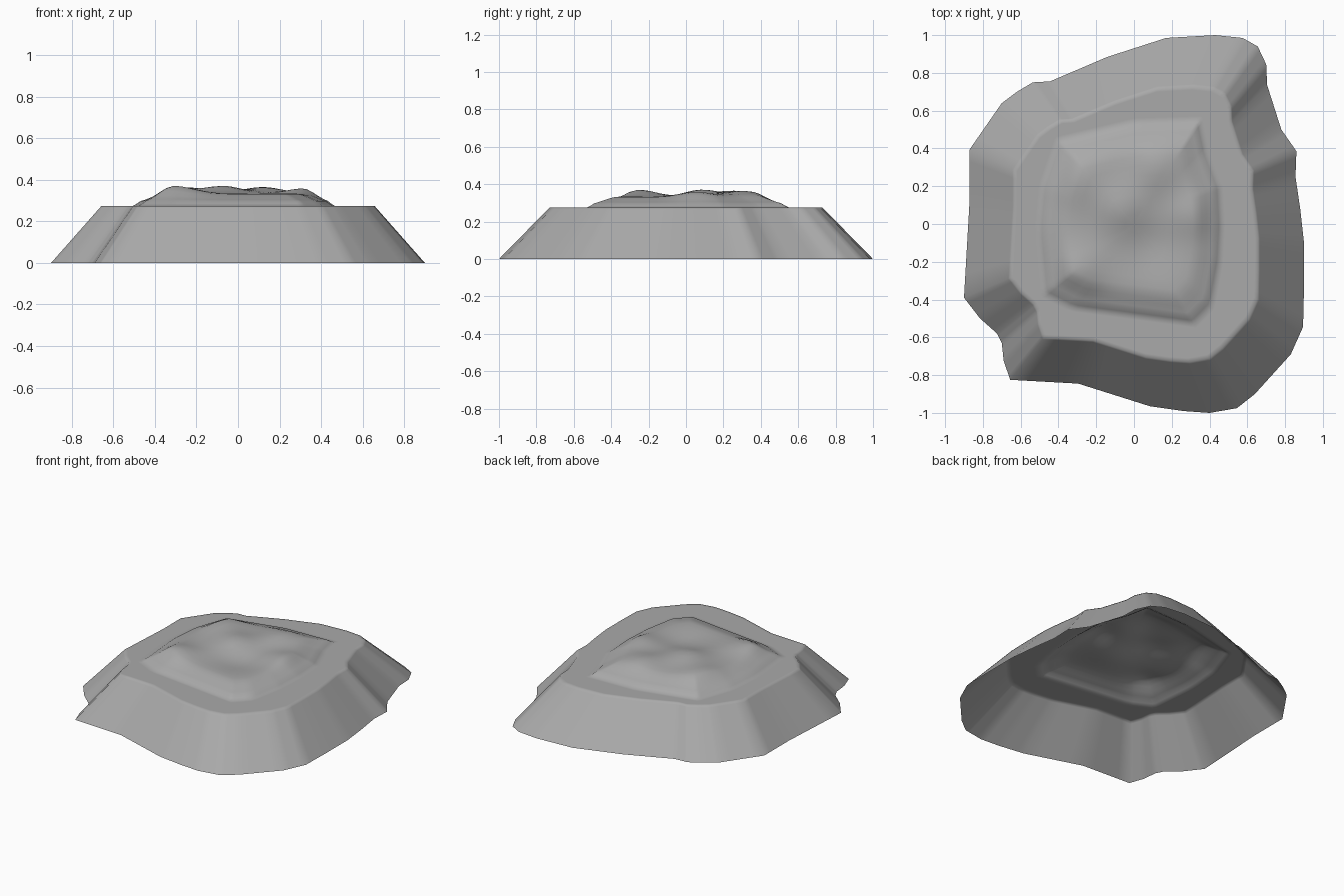
import bpy, bmesh, math
from mathutils import Vector

cube = bpy.data.objects.get("Cube")
if cube:
    bpy.data.objects.remove(cube)

# Ground outline of the hill, counterclockwise
OUTER = [(.9, -.1), (.88, .08), (.855, .25), (.86, .385), (.78, .5), (.705, .735),
         (.7, .845), (.655, .94), (.575, .985), (.43, 1), (.17, .985), (-.14, .885),
         (-.445, .755), (-.535, .75), (-.62, .7), (-.7, .64), (-.87, .395),
         (-.87, .13), (-.9, -.39), (-.815, -.5), (-.725, -.58), (-.7, -.63),
         (-.69, -.725), (-.655, -.825), (-.295, -.845), (.085, -.965), (.26, -.99),
         (.4, -1), (.545, -.975), (.64, -.9), (.83, -.69), (.895, -.545), (.9, -.34)]
# Outline of the raised mound on the plateau
MOUND = [(.44, 0), (.43, .19), (.36, .37), (.33, .52), (0, .51), (-.38, .42),
         (-.46, .19), (-.48, -.03), (-.45, -.35), (-.31, -.42), (0, -.46),
         (.3, -.5), (.39, -.41), (.43, -.19)]
# Gentle lumps on the mound: x, y, height, radius
LUMPS = [(-.3, -.25, .035, .13), (-.07, .08, .035, .13), (-.28, .25, .03, .15),
         (.12, .3, .03, .13), (.32, .05, .025, .12), (.1, -.12, -.02, .14)]
RIM, TOP = .73, .275


def subdivide(points, n):
    pts = [Vector(p) for p in points]
    return [a.lerp(b, i / n) for a, b in zip(pts, pts[1:] + pts[:1]) for i in range(n)]


def ray_hit(points, direction):
    """Point where a ray from the centre meets the outline."""
    for a, b in zip(points, points[1:] + points[:1]):
        a, b = Vector(a), Vector(b)
        e = b - a
        det = direction.x * e.y - direction.y * e.x
        if abs(det) < 1e-9:
            continue
        t = (a.x * e.y - a.y * e.x) / det
        u = (a.x * direction.y - a.y * direction.x) / det
        if t > 0 and -1e-6 <= u <= 1 + 1e-6:
            return direction * t
    return direction * .45


def mound_height(p, scale):
    rise = min(1, (1.06 - scale) / .36)
    rise = rise * rise * (3 - 2 * rise)
    lump = sum(h * math.exp(-((p.x - x) ** 2 + (p.y - y) ** 2) / r ** 2)
               for x, y, h, r in LUMPS)
    return TOP + .018 * min(1, (1.06 - scale) / .08) + rise * (.042 + lump)


outer = subdivide(OUTER, 4)
inner = [ray_hit(MOUND, p.normalized()) for p in outer]

# Sloping sides and plateau, with support loops beside the rim
rings = []
for s in (1, .95, .86, .77, .74):
    rings.append([(p.x * s, p.y * s, TOP * (1 - s) / (1 - RIM)) for p in outer])
for s in (RIM, .71):
    rings.append([(p.x * s, p.y * s, TOP) for p in outer])
# Raised mound
for s in (1.1, 1.06, 1.02, .98, .94, .88, .82, .76, .7, .6, .5, .4, .3, .2, .1):
    rings.append([(*(p * s), mound_height(p * s, min(s, 1.06))) for p in inner])

bm = bmesh.new()
loops = [[bm.verts.new(c) for c in ring] for ring in rings]
n = len(outer)
for a, b in zip(loops, loops[1:]):
    for i in range(n):
        j = (i + 1) % n
        bm.faces.new((a[i], a[j], b[j], b[i]))
centre = bm.verts.new((0, 0, mound_height(Vector((0, 0)), 0)))
for i in range(n):
    bm.faces.new((loops[-1][i], loops[-1][(i + 1) % n], centre))
for f in bm.faces:
    f.smooth = True
mesh = bpy.data.meshes.new("rocky_hill")
bm.to_mesh(mesh)
bm.free()
hill = bpy.data.objects.new("rocky_hill", mesh)
bpy.context.collection.objects.link(hill)

# Plain stone colour
mat = bpy.data.materials.new("grey_stone")
mat.use_nodes = True
colour = (.4, .4, .4, 1)
mat.diffuse_color = colour
mat.node_tree.nodes["Principled BSDF"].inputs["Base Color"].default_value = colour
mesh.materials.append(mat)
